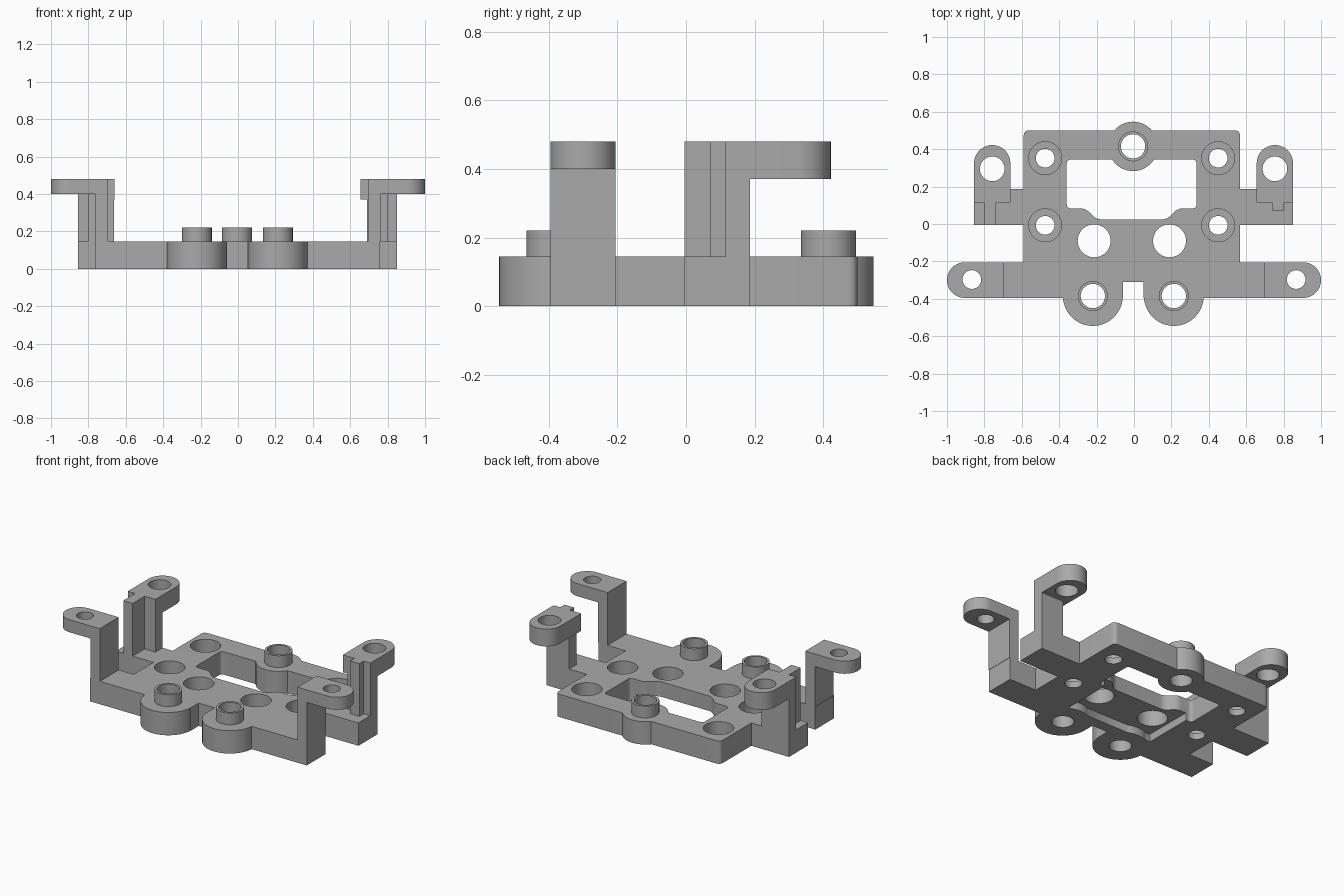
import bpy, bmesh, math
from mathutils import Vector

cube = bpy.data.objects.get("Cube")
if cube:
    bpy.data.objects.remove(cube, do_unlink=True)

grey = bpy.data.materials.new("plain grey")
grey.use_nodes = True
GREY = (0.4, 0.4, 0.4, 1)
grey.diffuse_color = GREY
grey.node_tree.nodes["Principled BSDF"].inputs["Base Color"].default_value = GREY


def prism(name, pts, z0, z1):
    """Extrude a flat outline between two heights."""
    bm = bmesh.new()
    face = bm.faces.new([bm.verts.new((x, y, z0)) for x, y in pts])
    top = bmesh.ops.extrude_face_region(bm, geom=[face])
    verts = [v for v in top["geom"] if isinstance(v, bmesh.types.BMVert)]
    bmesh.ops.translate(bm, verts=verts, vec=(0, 0, z1 - z0))
    bmesh.ops.recalc_face_normals(bm, faces=bm.faces)
    mesh = bpy.data.meshes.new(name)
    bm.to_mesh(mesh)
    bm.free()
    mesh.materials.append(grey)
    obj = bpy.data.objects.new(name, mesh)
    bpy.context.collection.objects.link(obj)
    return obj


def box(name, x0, x1, y0, y1, z0, z1):
    return prism(name, [(x0, y0), (x1, y0), (x1, y1), (x0, y1)], z0, z1)


def disc(name, x, y, r, z0, z1, n=48):
    ring = [(x + r * math.cos(math.tau * i / n), y + r * math.sin(math.tau * i / n))
            for i in range(n)]
    return prism(name, ring, z0, z1)


def rounded(pts, r):
    """Replace each corner of an outline with a short curve."""
    out = []
    for i, p in enumerate(pts):
        p, a, b = Vector(p), Vector(pts[i - 1]), Vector(pts[(i + 1) % len(pts)])
        a = p + (a - p).normalized() * r
        b = p + (b - p).normalized() * r
        for k in range(7):
            t = k / 6
            out.append(tuple(a * (1 - t) ** 2 + p * 2 * t * (1 - t) + b * t * t))
    return out


def stadium(start, end, half):
    """Outline square at the start and rounded at the end."""
    s, e = Vector(start), Vector(end)
    d = (e - s).normalized()
    n = Vector((-d.y, d.x))
    arc = [e + half * (n * math.cos(math.pi * i / 24) + d * math.sin(math.pi * i / 24))
           for i in range(25)]
    return [tuple(p) for p in [s + n * half] + arc + [s - n * half]]


def combine(body, tools, operation):
    """Boolean the tools into the body and discard them."""
    for tool in tools:
        mod = body.modifiers.new("boolean", "BOOLEAN")
        mod.operation, mod.solver, mod.object = operation, "EXACT", tool
        tool.hide_render = True
    graph = bpy.context.evaluated_depsgraph_get()
    mesh = bpy.data.meshes.new_from_object(body.evaluated_get(graph))
    body.modifiers.clear()
    body.data = mesh
    for tool in tools:
        bpy.data.objects.remove(tool, do_unlink=True)


def finish(obj):
    bpy.ops.object.select_all(action="DESELECT")
    obj.select_set(True)
    bpy.context.view_layer.objects.active = obj
    bpy.ops.object.shade_smooth_by_angle(angle=math.radians(30))


PLATE = 0.145
TOP = 0.48
bosses = [(-0.22, -0.385, 0.16), (0.213, -0.385, 0.16), (-0.005, 0.415, 0.132)]

# Base plate with front and rear arms
plate = prism("base_plate", rounded([(-0.59, -0.2), (-0.59, 0.5), (0.567, 0.5), (0.567, -0.2),
                                     (0.567, -0.395), (-0.59, -0.395)], 0.03), 0, PLATE)
opening = prism("opening", rounded([(-0.36, 0.345), (-0.36, 0.083), (-0.26, 0.083), (-0.2, 0.025),
                                    (0.175, 0.025), (0.235, 0.083), (0.335, 0.083),
                                    (0.335, 0.345)], 0.025), -0.1, 0.3)
recess = box("recess", -0.32, 0.29, -0.24, 0.1, -0.1, 0.05)
combine(plate, [opening, recess], "DIFFERENCE")

solids = [box("front_arms", -0.765, 0.76, -0.395, -0.205, 0, PLATE)]
# Keep the arms clear of the recess by joining each side separately
bpy.data.objects.remove(solids.pop(), do_unlink=True)
solids += [box("arm", -0.765, -0.5, -0.395, -0.205, 0, PLATE),
           box("arm", 0.5, 0.76, -0.395, -0.205, 0, PLATE),
           box("arm", -0.855, -0.57, -0.005, 0.187, 0, PLATE),
           box("arm", 0.55, 0.85, -0.005, 0.187, 0, PLATE)]
for x, y, r in bosses:
    solids += [disc("boss", x, y, r, 0, PLATE), disc("collar", x, y, 0.08, 0.05, 0.22)]
combine(plate, solids, "UNION")

# Holes, counterbores and the front notch
cuts = [box("notch", -0.059, 0.052, -0.7, -0.31, -0.1, 0.3)]
cuts += [disc("hole", x, y, 0.065, -0.1, 0.4) for x, y, r in bosses]
cuts += [disc("hole", x, -0.09, 0.088, -0.1, 0.3) for x in (-0.213, 0.19)]
for x in (-0.475, 0.45):
    for y in (-0.007, 0.352):
        cuts += [disc("hole", x, y, 0.05, -0.1, 0.3), disc("counterbore", x, y, 0.088, 0.04, 0.3)]
combine(plate, cuts, "DIFFERENCE")
finish(plate)

# Front brackets: thin post with an outward rounded tab
for side, s in (("right", -1), ("left", 1)):
    x0, x1 = sorted((s * 0.695, s * 0.762))
    bracket = box(side + "_front_bracket", x0, x1, -0.395, -0.205, PLATE, TOP)
    tab = prism("tab", stadium((s * 0.695, -0.3), (s * 0.905, -0.3), 0.095), 0.4, TOP)
    combine(bracket, [tab], "UNION")
    combine(bracket, [disc("hole", s * 0.867, -0.297, 0.05, 0.3, 0.6)], "DIFFERENCE")
    finish(bracket)

# Rear brackets: ribbed post with a rounded tab reaching back
for side, s, inner, outer, rib_front in (("right", -1, 0.662, 0.855, -0.005),
                                         ("left", 1, 0.69, 0.85, 0.072)):
    x0, x1 = sorted((s * inner, s * outer))
    bracket = box(side + "_rear_bracket", x0, x1, 0.115, 0.187, PLATE, TOP)
    r0, r1 = sorted((s * 0.737, s * 0.803))
    mid = s * (outer - 0.097)
    rib = box("rib", r0, r1, rib_front, 0.15, PLATE, TOP)
    tab = prism("tab", stadium((mid, 0.115), (mid, 0.325), 0.097), 0.37, TOP)
    combine(bracket, [rib, tab], "UNION")
    combine(bracket, [disc("hole", mid, 0.295, 0.066, 0.3, 0.6)], "DIFFERENCE")
    finish(bracket)
